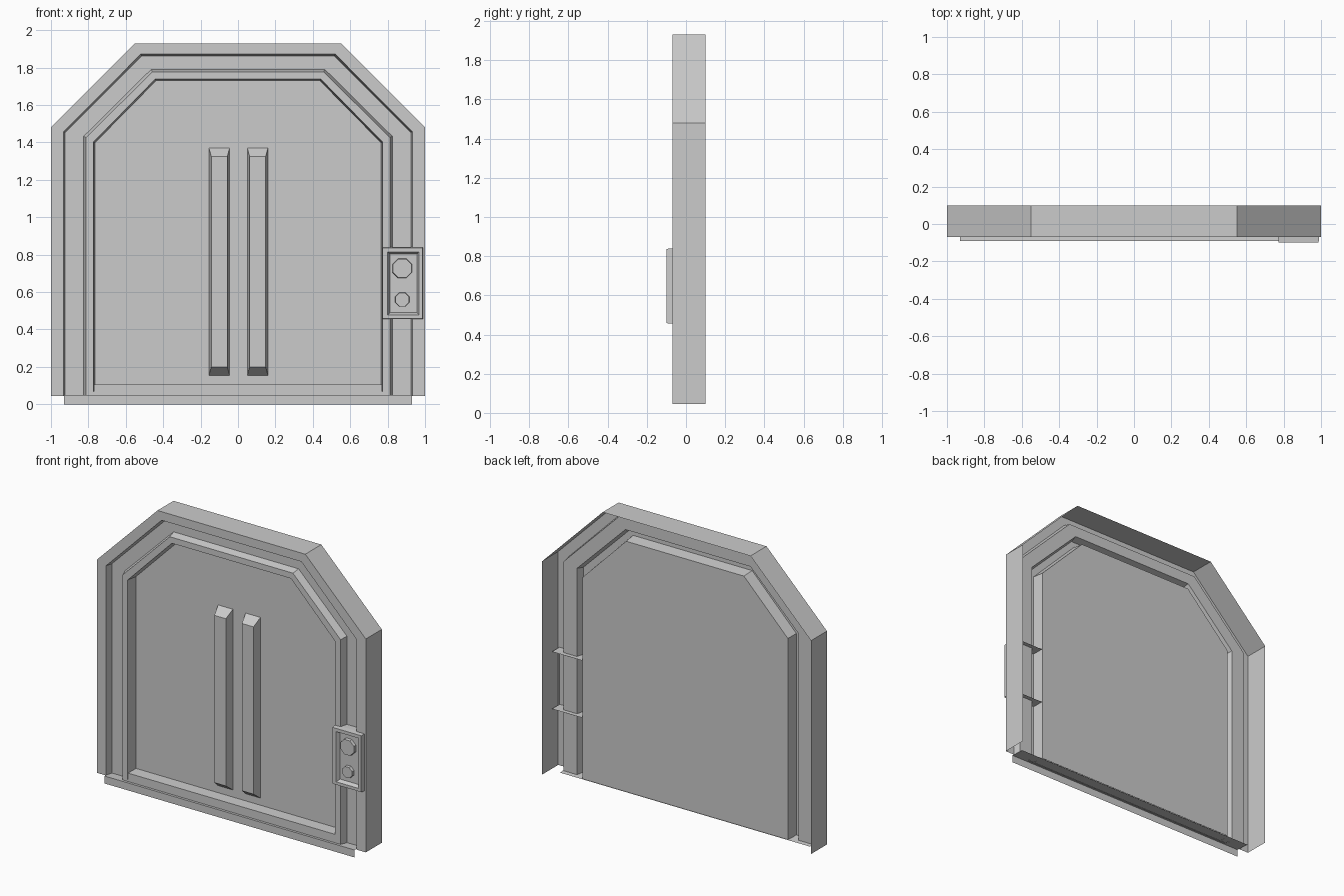
import bpy, math

if "Cube" in bpy.data.objects:
    bpy.data.objects.remove(bpy.data.objects["Cube"])

BASE = 0.045
PANEL_Y = 0.01


def add_mesh(name, verts, faces):
    me = bpy.data.meshes.new(name)
    me.from_pydata(verts, [], faces)
    me.update()
    ob = bpy.data.objects.new(name, me)
    bpy.context.collection.objects.link(ob)
    return ob


def arch(x, shoulder, top_x, top, y):
    """Six points of a chamfered arch, from left foot to right foot."""
    half = [(-x, y, BASE), (-x, y, shoulder), (-top_x, y, top)]
    return half + [(-a, b, c) for a, b, c in reversed(half)]


def loft(name, rings, closed=False):
    n = len(rings[0])
    verts = [v for r in rings for v in r]
    faces = []
    for k in range(len(rings) - 1):
        for i in range(n if closed else n - 1):
            j = (i + 1) % n
            faces.append((k*n + i, k*n + j, (k+1)*n + j, (k+1)*n + i))
    return verts, faces, n


def rect(x0, x1, z0, z1, y):
    return [(x0, y, z0), (x1, y, z0), (x1, y, z1), (x0, y, z1)]


# Stepped frame: thin shell lofted through nested arches, open at the back
rings = [
    arch(1.0, 1.48, 0.55, 1.93, 0.10),
    arch(1.0, 1.48, 0.55, 1.93, -0.07),
    arch(0.932, 1.457, 0.52, 1.872, -0.07),
    arch(0.924, 1.453, 0.515, 1.862, -0.02),
    arch(0.825, 1.433, 0.465, 1.79, -0.02),
    arch(0.812, 1.425, 0.458, 1.778, -0.07),
    arch(0.772, 1.403, 0.443, 1.738, -0.07),
    arch(0.765, 1.398, 0.438, 1.73, PANEL_Y),
]
v, f, n = loft("door_frame", rings)
add_mesh("door_frame", v, f)

# Door panel inside the frame
add_mesh("door_panel", rings[-1], [tuple(range(6))])

# Bottom rail: upright face and ledge back to the panel
add_mesh("bottom_rail",
         [(-0.772, -0.07, BASE), (0.772, -0.07, BASE),
          (0.77, -0.07, 0.105), (-0.77, -0.07, 0.105),
          (-0.765, PANEL_Y, 0.107), (0.765, PANEL_Y, 0.107)],
         [(0, 1, 2, 3), (3, 2, 5, 4)])

# Threshold: folded strip
add_mesh("threshold",
         [(-0.93, -0.09, 0), (0.93, -0.09, 0), (0.93, -0.09, 0.05),
          (-0.93, -0.09, 0.05), (-0.93, PANEL_Y, 0.042), (0.93, PANEL_Y, 0.042)],
         [(0, 1, 2, 3), (3, 2, 5, 4)])

# Two raised vertical bars with sloped sides
for side, cx in (("left", -0.1), ("right", 0.105)):
    v, f, n = loft("bar", [
        rect(cx - 0.055, cx + 0.055, 0.155, 1.37, PANEL_Y),
        rect(cx - 0.043, cx + 0.043, 0.2, 1.325, -0.047)], True)
    f.append((4, 5, 6, 7))
    add_mesh(side + "_bar", v, f)

# Control box: rim, recessed floor, and top and bottom plates running back
v, f, n = loft("box", [
    rect(0.77, 0.99, 0.455, 0.84, -0.065),
    rect(0.773, 0.987, 0.458, 0.837, -0.10),
    rect(0.80, 0.967, 0.478, 0.815, -0.10),
    rect(0.813, 0.957, 0.49, 0.803, -0.075)], True)
f.append((12, 13, 14, 15))
add_mesh("control_box", v, f)
for name, z in (("box_bottom_plate", 0.455), ("box_top_plate", 0.84)):
    add_mesh(name, [(0.77, -0.065, z), (0.99, -0.065, z),
                    (0.99, PANEL_Y, z), (0.77, PANEL_Y, z)], [(0, 1, 2, 3)])

# Two octagonal buttons, open at the back
for name, z, r in (("large_button", 0.727, 0.057), ("small_button", 0.56, 0.041)):
    def ring(rad, y):
        return [(0.878 + rad * math.cos(math.radians(22.5 + 45 * i)), y,
                 z + rad * math.sin(math.radians(22.5 + 45 * i))) for i in range(8)]
    v, f, n = loft(name, [ring(r, -0.075), ring(r * 0.95, -0.095)], True)
    f.append(tuple(range(8, 16)))
    add_mesh(name, v, f)
